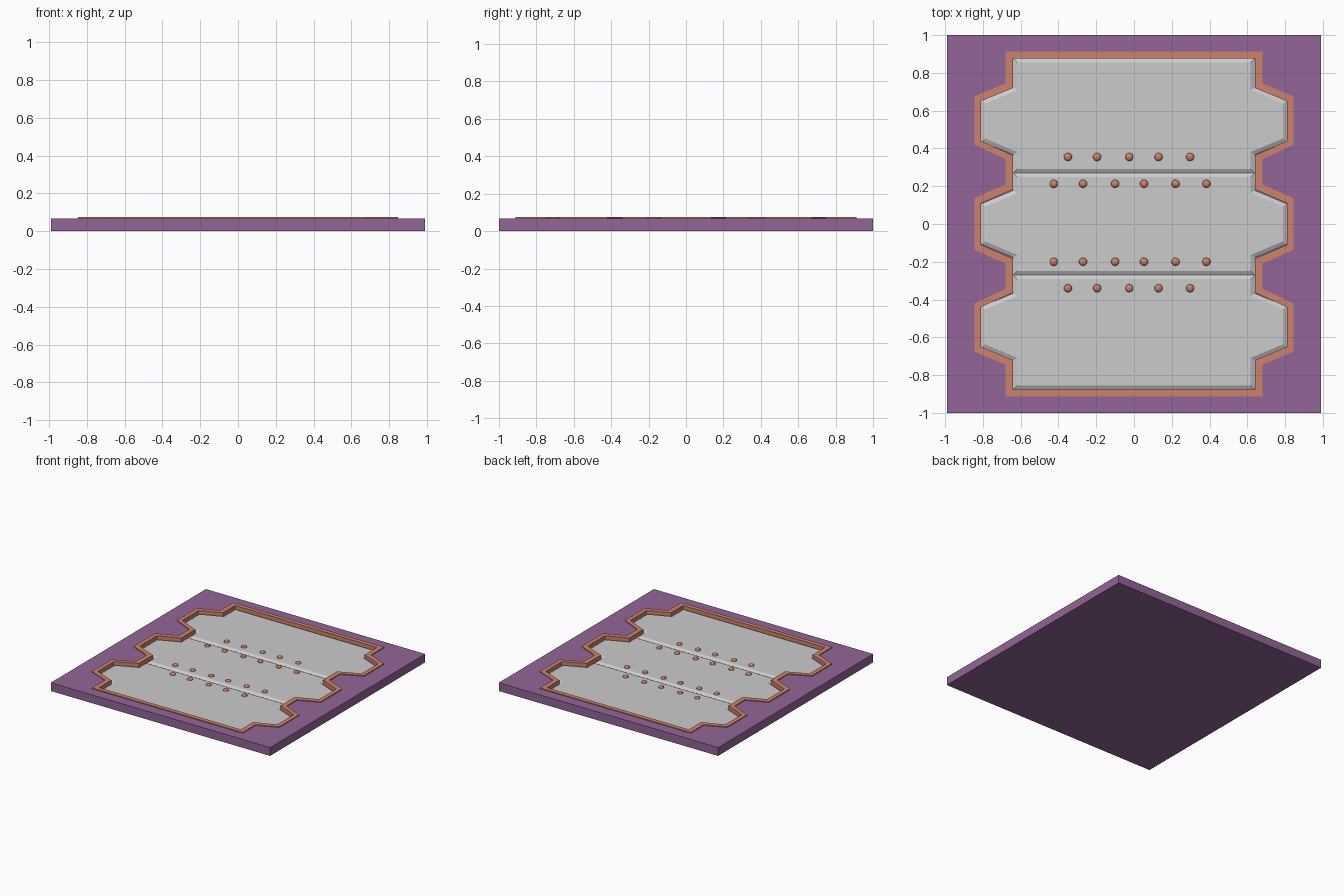
import bpy, bmesh

if "Cube" in bpy.data.objects:
    bpy.data.objects.remove(bpy.data.objects["Cube"])

def material(name, rgb):
    m = bpy.data.materials.new(name)
    m.diffuse_color = (*rgb, 1)
    m.use_nodes = True
    m.node_tree.nodes["Principled BSDF"].inputs["Base Color"].default_value = m.diffuse_color
    return m

purple = material("purple", (0.29, 0.13, 0.31))
orange = material("orange", (0.60, 0.23, 0.15))

def finish(bm, name, mat=None):
    bmesh.ops.recalc_face_normals(bm, faces=bm.faces)
    me = bpy.data.meshes.new(name)
    bm.to_mesh(me)
    bm.free()
    ob = bpy.data.objects.new(name, me)
    bpy.context.collection.objects.link(ob)
    if mat:
        me.materials.append(mat)
    return ob

def closed(quarter):
    """Mirror a quarter outline in y then x to a full loop."""
    right = quarter + [(x, -y) for x, y in reversed(quarter)]
    return right + [(-x, y) for x, y in reversed(right)]

def ring(name, outer, inner, z0, z1, mat):
    """Frame with a square section between two loops of equal length."""
    bm = bmesh.new()
    loops = [[bm.verts.new((x, y, z)) for x, y in pts]
             for pts, z in ((outer, z0), (outer, z1), (inner, z1), (inner, z0))]
    n = len(outer)
    for a in range(4):
        p, q = loops[a], loops[(a + 1) % 4]
        for i in range(n):
            j = (i + 1) % n
            bm.faces.new((p[i], p[j], q[j], q[i]))
    return finish(bm, name, mat)

def prism(name, pts, z0, z1, mat=None, bevel=0, drop=0):
    """Extruded outline, optionally with a sloped edge round the top."""
    bm = bmesh.new()
    f = bm.faces.new([bm.verts.new((x, y, z0)) for x, y in pts])
    bmesh.ops.recalc_face_normals(bm, faces=[f])
    ret = bmesh.ops.extrude_face_region(bm, geom=[f], use_keep_orig=True)
    top = next(g for g in ret["geom"] if isinstance(g, bmesh.types.BMFace))
    for v in top.verts:
        v.co.z = z1 - drop
    bmesh.ops.recalc_face_normals(bm, faces=bm.faces)
    if bevel:
        bmesh.ops.inset_region(bm, faces=[top], thickness=bevel, use_even_offset=True)
        for v in top.verts:
            v.co.z = z1
    return finish(bm, name, mat)

FLOOR, TOP, PANEL = 0.03, 0.068, 0.055
inner = closed([(.64, .877), (.64, .72), (.81, .65), (.81, .44), (.64, .363),
                (.64, .183), (.81, .11)])
outer = closed([(.68, .912), (.68, .745), (.845, .675), (.845, .42), (.68, .343),
                (.68, .21), (.845, .137)])

# Slab with a recess cut to the outline of the rim
slab = prism("base_slab", [(-.99, -1), (.99, -1), (.99, 1), (-.99, 1)], 0, TOP, purple)
cutter = prism("recess_cutter", outer, FLOOR, 0.2)
cutter.hide_render = True
cutter.hide_viewport = True
cut = slab.modifiers.new("recess", 'BOOLEAN')
cut.object = cutter
cut.operation = 'DIFFERENCE'
cut.solver = 'EXACT'

# Raised rim lining the recess
ring("rim", outer, inner, FLOOR, 0.075, orange)

# Three sloped-edge panels
half_panel = [(.64, .302), (.64, .18), (.81, .105)]
for name, cy, y0, y1 in (("front_panel", -.545, -.877, -.27), ("middle_panel", 0, -.27, .27),
                         ("back_panel", .545, .27, .877)):
    right = [(.64, y1), (.64, cy + .178), (.81, cy + .107),
             (.81, cy - .107), (.64, cy - .178), (.64, y0)]
    prism(name, right + [(-x, y) for x, y in reversed(right)],
          FLOOR - .002, PANEL, None, 0.022, 0.012)

# Rivet rows along both grooves
five = (-.35, -.195, -.025, .13, .297)
six = (-.425, -.27, -.1, .053, .22, .383)
for y, xs in ((.355, five), (.213, six), (-.2, six), (-.34, five)):
    for x in xs:
        bm = bmesh.new()
        bmesh.ops.create_icosphere(bm, subdivisions=2, radius=0.022)
        for v in bm.verts:
            v.co.z *= 0.7
            v.co += type(v.co)((x, y, PANEL))
        finish(bm, "rivet", orange)
